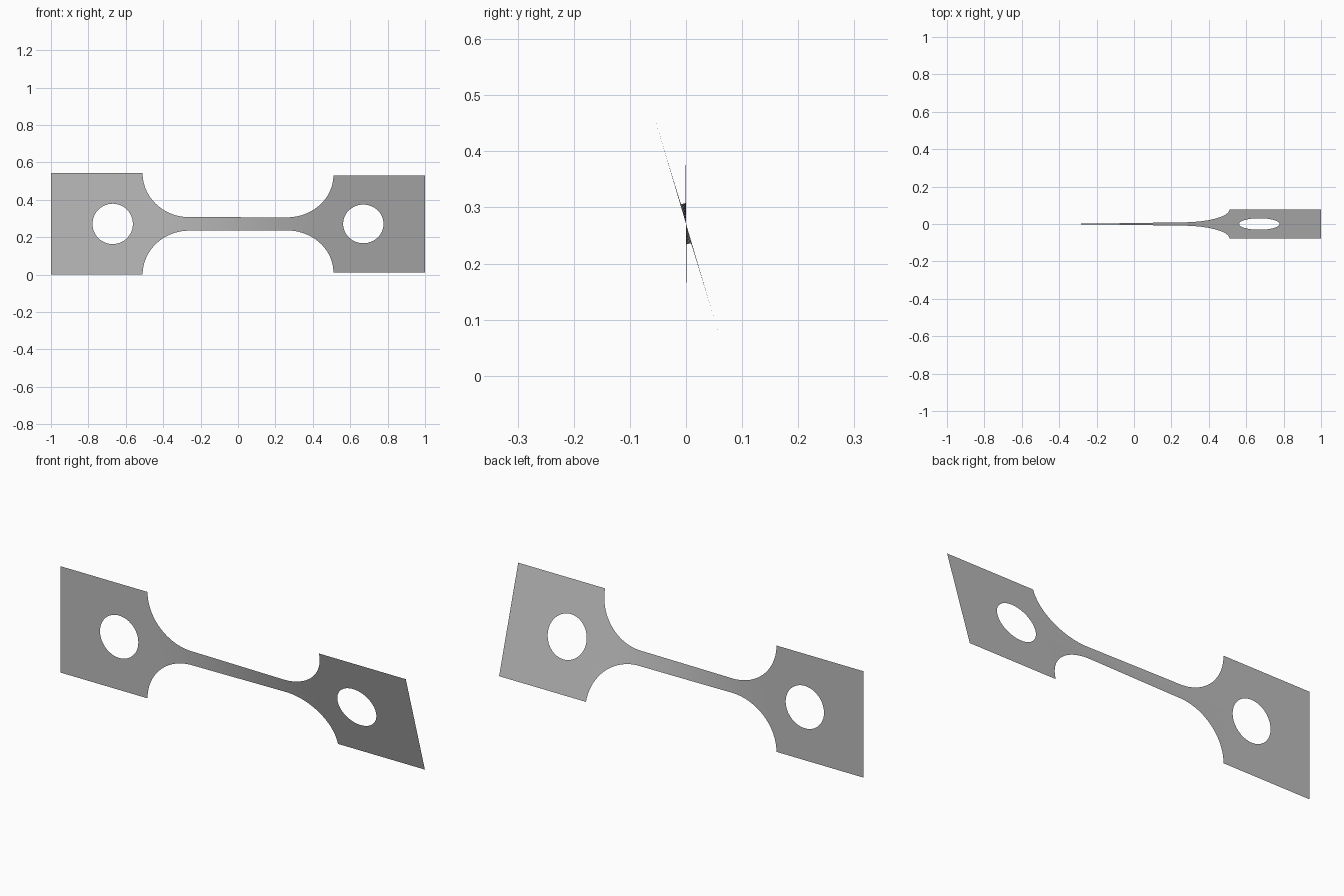
import bpy, bmesh, math
from mathutils import Matrix, Vector

cube = bpy.data.objects.get("Cube")
if cube:
    bpy.data.objects.remove(cube)

HALF_H, NECK, SHOULDER, GAUGE = 0.271, 0.036, 0.51, 0.26
HOLE_X, HOLE_R, MID_Z = 0.67, 0.108, 0.271
ROWS, COLS = 12, 96
TWIST = math.radians(16.5)


def half_height(x):
    """Straight neck with quarter-round fillets up to the shoulders."""
    t = max(0.0, abs(x) - GAUGE) / (SHOULDER - GAUGE)
    return NECK + (HALF_H - NECK) * (1 - math.sqrt(max(0.0, 1 - t * t)))


def twisted(v):
    """Turn the sheet gradually about its long axis."""
    t = min(1.0, max(0.0, (v.x + SHOULDER) / (2 * SHOULDER)))
    return Matrix.Rotation(TWIST * t * t * (3 - 2 * t), 3, 'X') @ v


bm = bmesh.new()


def face(points):
    bm.faces.new([bm.verts.new(p) for p in points])


# neck and fillets, spaced closer towards the steep shoulders
xs = [SHOULDER * math.sin(math.pi * (i / COLS - 0.5)) for i in range(COLS + 1)]
for a, b in zip(xs, xs[1:]):
    for j in range(ROWS):
        u, w = 2 * j / ROWS - 1, 2 * (j + 1) / ROWS - 1
        face([(a, 0, u * half_height(a)), (b, 0, u * half_height(b)),
              (b, 0, w * half_height(b)), (a, 0, w * half_height(a))])

# end plates: a rectangle joined to a round hole
corners = [Vector((1, 0, HALF_H)), Vector((SHOULDER, 0, HALF_H)),
           Vector((SHOULDER, 0, -HALF_H)), Vector((1, 0, -HALF_H))]
outer = [corners[k].lerp(corners[(k + 1) % 4], j / ROWS)
         for k in range(4) for j in range(ROWS)]
count = len(outer)
inner = []
for i in range(count):
    a = math.pi / 4 + math.tau * i / count
    inner.append(Vector((HOLE_X + HOLE_R * math.cos(a), 0, HOLE_R * math.sin(a))))
for side in (1, -1):
    for i in range(count):
        n = (i + 1) % count
        quad = [outer[i], inner[i], inner[n], outer[n]]
        face([(side * p.x, 0, p.z) for p in quad])

# weld, twist and lift to the ground
bmesh.ops.remove_doubles(bm, verts=bm.verts, dist=0.0002)
for v in bm.verts:
    v.co = twisted(v.co) + Vector((0, 0, MID_Z))
bmesh.ops.recalc_face_normals(bm, faces=bm.faces)
bm.faces.ensure_lookup_table()
if bm.faces[0].normal.y > 0:
    bmesh.ops.reverse_faces(bm, faces=bm.faces)
for f in bm.faces:
    f.smooth = True

mesh = bpy.data.meshes.new("twisted_test_strip")
bm.to_mesh(mesh)
bm.free()
strip = bpy.data.objects.new("twisted_test_strip", mesh)
bpy.context.collection.objects.link(strip)

# plain grey metal
grey = bpy.data.materials.new("plain_grey")
grey.use_nodes = True
colour = (0.5, 0.5, 0.5, 1)
grey.diffuse_color = colour
grey.node_tree.nodes["Principled BSDF"].inputs["Base Color"].default_value = colour
mesh.materials.append(grey)
